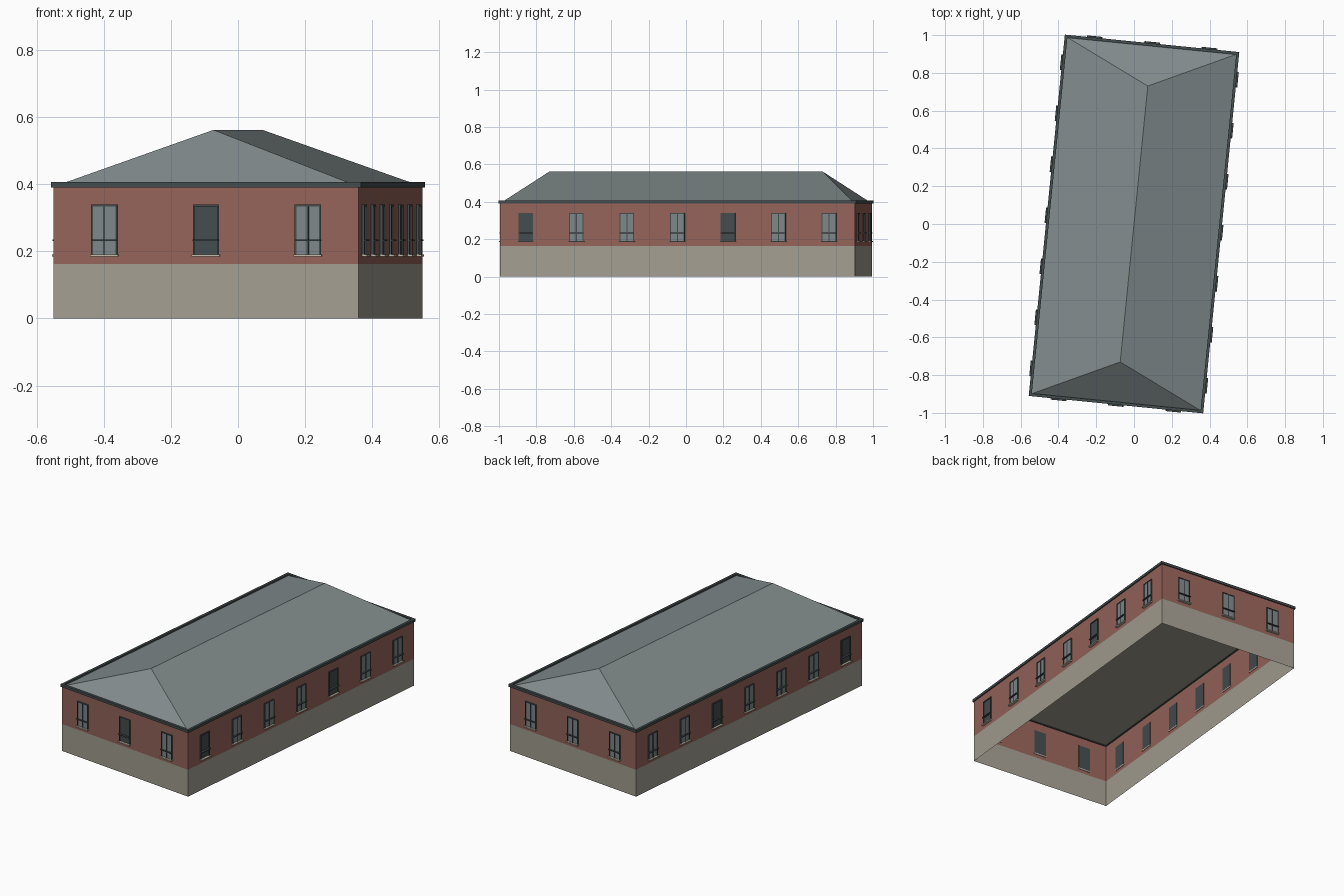
import bpy, bmesh
from math import atan, radians
from mathutils import Matrix, Vector

if "Cube" in bpy.data.objects:
    bpy.data.objects.remove(bpy.data.objects["Cube"], do_unlink=True)

TURN = -atan(0.1)          # the whole building stands slightly turned
HW, HL = 0.457, 0.954      # wall half width and half length
BASE_TOP, WALL_TOP, EAVE_TOP = 0.163, 0.391, 0.406


def material(name, rgb):
    lin = [(c / 255 / 12.92) if c < 11 else ((c / 255 + 0.055) / 1.055) ** 2.4 for c in rgb]
    m = bpy.data.materials.new(name)
    m.use_nodes = True
    m.diffuse_color = (*lin, 1)
    bsdf = m.node_tree.nodes["Principled BSDF"]
    bsdf.inputs["Base Color"].default_value = (*lin, 1)
    bsdf.inputs["Roughness"].default_value = 0.9
    return m


STONE = material("beige plaster", (163, 158, 145))
BRICK = material("red brick", (149, 100, 90))
SLATE = material("grey roof", (130, 139, 140))
DARK = material("dark slate", (68, 76, 78))
GLASS = material("grey glass", (127, 135, 138))
SILL = material("pale sill", (196, 189, 172))


def finish(name, bm, *mats):
    mesh = bpy.data.meshes.new(name)
    bm.to_mesh(mesh)
    bm.free()
    for m in mats:
        mesh.materials.append(m)
    ob = bpy.data.objects.new(name, mesh)
    ob.rotation_euler.z = TURN
    bpy.context.collection.objects.link(ob)
    return ob


def ring(bm, hw, hl, z):
    return [bm.verts.new((sx * hw, sy * hl, z))
            for sx, sy in ((-1, -1), (1, -1), (1, 1), (-1, 1))]


def bridge(bm, a, b, mat=0):
    for i in range(4):
        j = (i + 1) % 4
        bm.faces.new((a[i], a[j], b[j], b[i])).material_index = mat


def box(bm, frame, u, out, z):
    """Box on a wall: u runs along the wall, out is the distance outward."""
    lo, hi = Vector((u[0], -out[1], z[0])), Vector((u[1], -out[0], z[1]))
    size = Matrix.Diagonal((*(hi - lo), 1))
    bmesh.ops.create_cube(bm, size=1, matrix=frame @ Matrix.Translation((lo + hi) / 2) @ size)


# Walls: open shell with a plaster base and brick above
bm = bmesh.new()
rings = [ring(bm, HW, HL, z) for z in (0, BASE_TOP, WALL_TOP)]
bridge(bm, rings[0], rings[1], 0)
bridge(bm, rings[1], rings[2], 1)
finish("walls", bm, STONE, BRICK)

# Eaves: dark rectangular gutter ring
bm = bmesh.new()
loops = [ring(bm, HW + dx, HL + dx, z) for dx, z in
         ((0.007, WALL_TOP), (0.007, EAVE_TOP), (-0.008, EAVE_TOP), (-0.008, WALL_TOP))]
for k in range(4):
    bridge(bm, loops[k], loops[(k + 1) % 4])
finish("eaves", bm, DARK)

# Hipped roof with a flat ceiling under it
bm = bmesh.new()
c = ring(bm, HW - 0.005, HL - 0.005, 0.395)
front_peak = bm.verts.new((0, -0.734, 0.562))
back_peak = bm.verts.new((0, 0.734, 0.562))
for f in ((c[0], c[1], front_peak), (c[2], c[3], back_peak),
          (c[1], c[2], back_peak, front_peak), (c[3], c[0], front_peak, back_peak)):
    bm.faces.new(f)
bm.faces.new(c[::-1]).material_index = 1
finish("hipped_roof", bm, SLATE, STONE)

# Windows: wall angle, wall distance, count, spacing, shuttered positions
sides = {
    "front": (0, HL, 3, 0.305, (1,)),
    "right": (90, HW, 7, 0.2715, (0, 4)),
    "back": (180, HL, 3, 0.305, ()),
    "left": (-90, HW, 7, 0.2715, (2, 6)),
}
W, Z0, Z1, BAR = 0.039, 0.191, 0.339, 0.005

for side, (angle, dist, count, step, closed) in sides.items():
    frame = Matrix.Rotation(radians(angle), 4, 'Z') @ Matrix.Translation((0, -dist, 0))
    panels, frames, panes, sills = (bmesh.new() for _ in range(4))
    for i in range(count):
        u = (i - (count - 1) / 2) * step
        # dark panel through the wall
        box(panels, frame, (u - W, u + W), (-0.003, 0.002), (Z0, Z1))
        # surround and guard bar
        for s in (-1, 1):
            e = u + s * (W - BAR / 2)
            box(frames, frame, (e - BAR / 2, e + BAR / 2), (0, 0.007), (Z0, Z1))
        box(frames, frame, (u - W, u + W), (0, 0.007), (Z1 - BAR, Z1))
        box(frames, frame, (u - W, u + W), (0, 0.014), (0.231, 0.235))
        # glazing with a centre post
        if i not in closed:
            box(panes, frame, (u - W + BAR, u + W - BAR), (0, 0.004), (Z0, Z1 - BAR))
            box(frames, frame, (u - 0.003, u + 0.003), (0, 0.007), (Z0, Z1))
        # sill
        box(sills, frame, (u - W - 0.003, u + W + 0.003), (-0.004, 0.015), (0.184, Z0))
    finish(side + "_window_panels", panels, DARK)
    finish(side + "_window_frames", frames, DARK)
    finish(side + "_window_glass", panes, GLASS)
    finish(side + "_window_sills", sills, SILL)
